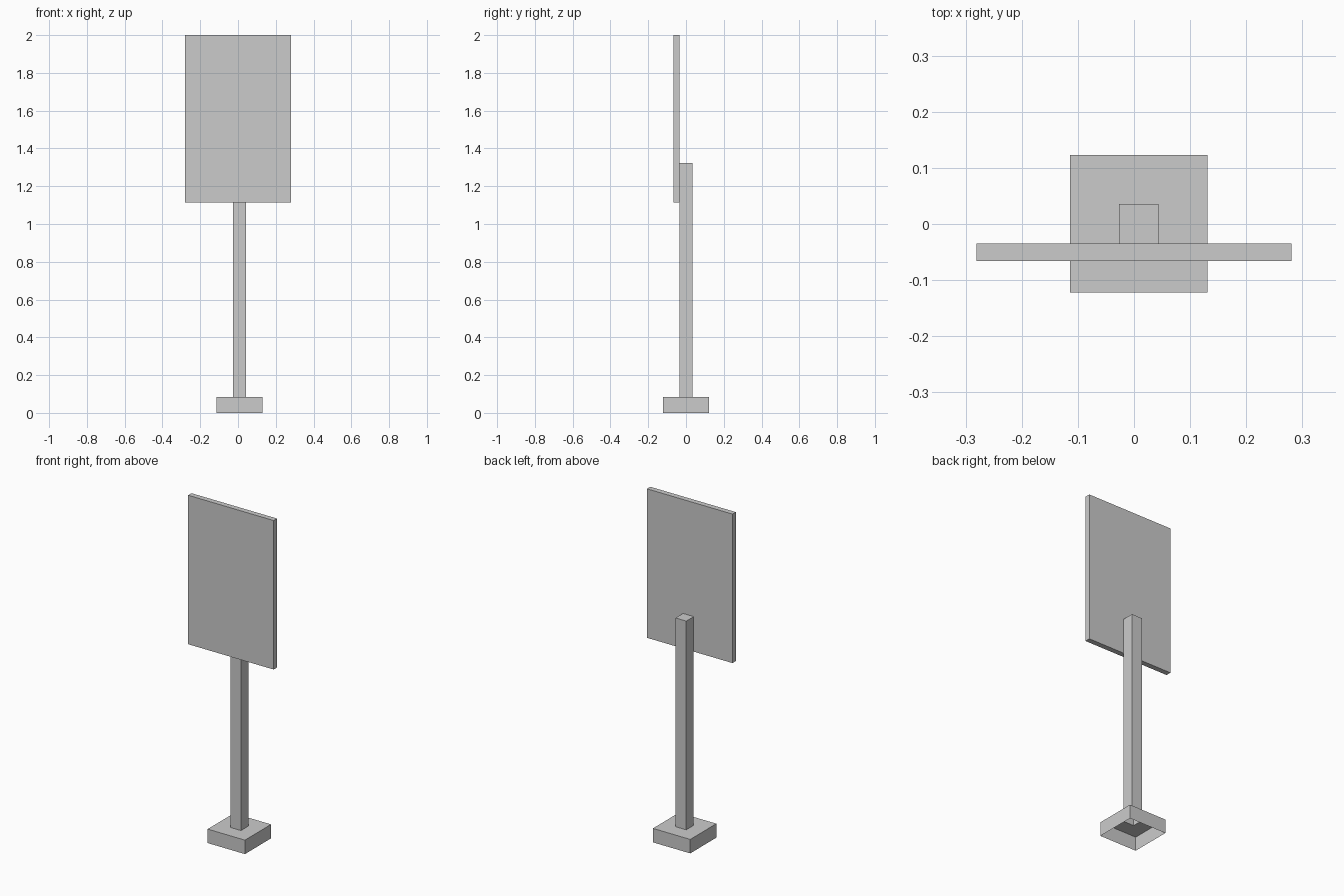
import bpy, bmesh
from mathutils import Matrix, Vector

if "Cube" in bpy.data.objects:
    bpy.data.objects.remove(bpy.data.objects["Cube"])


def box(bm, lo, hi):
    lo, hi = Vector(lo), Vector(hi)
    m = Matrix.Translation((lo + hi) / 2) @ Matrix.Diagonal((*(hi - lo), 1))
    bmesh.ops.create_cube(bm, size=1, matrix=m)


def finish(bm, name):
    mesh = bpy.data.meshes.new(name)
    bm.to_mesh(mesh)
    bm.free()
    bpy.context.collection.objects.link(bpy.data.objects.new(name, mesh))


# Base and post: one open-bottomed shell, post extruded from the base top
bm = bmesh.new()
box(bm, (-0.114, -0.122, 0), (0.131, 0.123, 0.083))
bm.normal_update()
bottom = [f for f in bm.faces if f.normal.z < -0.9]
top = [f for f in bm.faces if f.normal.z > 0.9]
bmesh.ops.delete(bm, geom=bottom, context='FACES_ONLY')
bmesh.ops.inset_region(bm, faces=top, thickness=0.0875,
                       use_boundary=True, use_even_offset=True)
res = bmesh.ops.extrude_face_region(bm, geom=top)
verts = [g for g in res["geom"] if isinstance(g, bmesh.types.BMVert)]
bmesh.ops.delete(bm, geom=[f for f in top if f.is_valid], context='FACES_ONLY')
for v in verts:
    v.co.z = 1.323
finish(bm, "base_and_post")

# Sign panel fixed to the front of the post
bm = bmesh.new()
box(bm, (-0.281, -0.066, 1.115), (0.281, -0.0345, 2.0))
finish(bm, "sign_panel")
